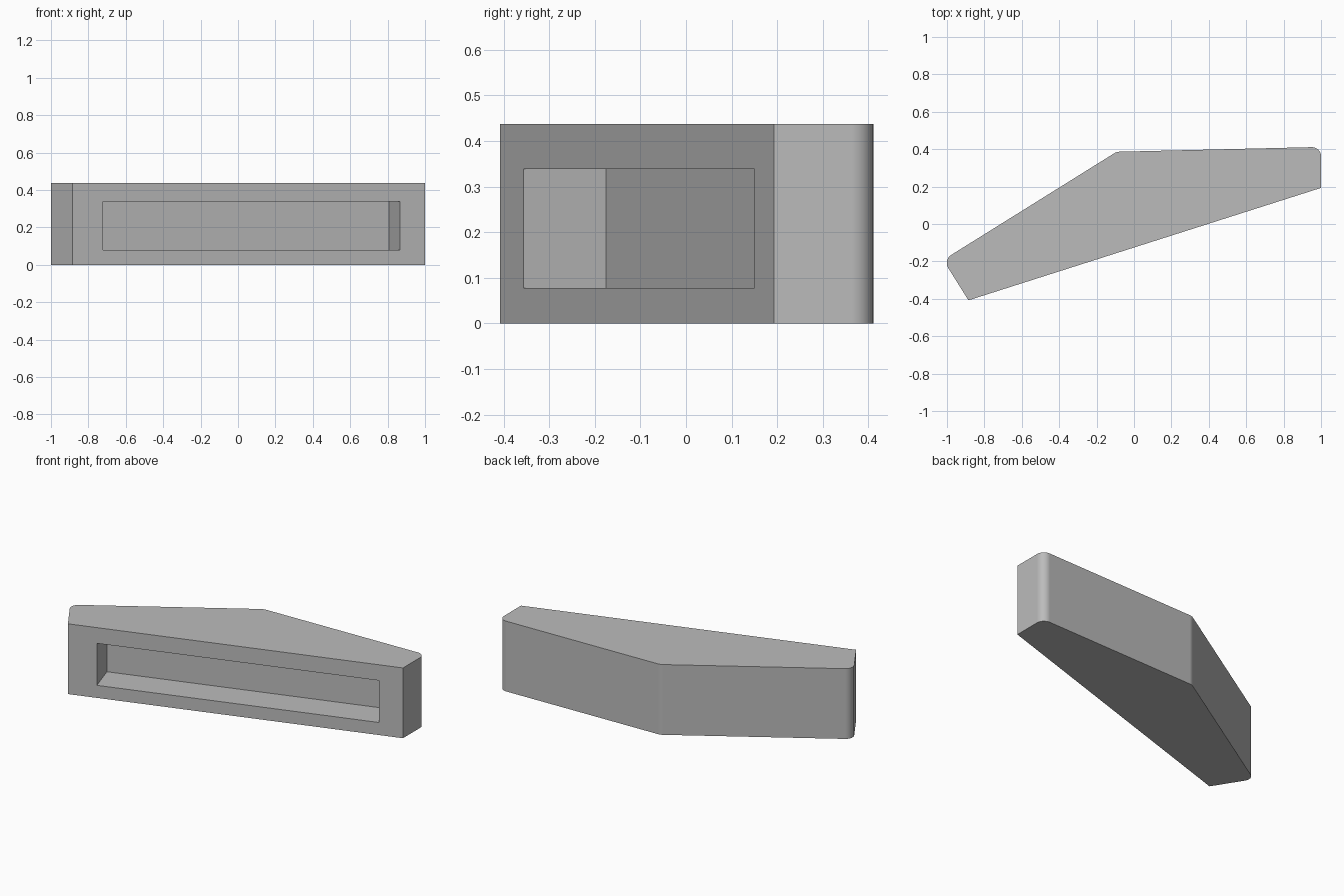
import bpy
import bmesh
from mathutils import Vector

if "Cube" in bpy.data.objects:
    bpy.data.objects.remove(bpy.data.objects["Cube"], do_unlink=True)

HEIGHT = 0.437
RECESS_DEPTH = 0.19

# Plan outline: x, y, corner rounding
OUTLINE = [
    (-0.885, -0.408, 0),
    (1.0, 0.193, 0),
    (1.0, 0.412, 0.05),
    (-0.093, 0.386, 0.014),
    (-1.02, -0.192, 0.05),
]

gray = bpy.data.materials.new("plain gray")
gray.use_nodes = True
gray.diffuse_color = (0.5, 0.5, 0.5, 1)
gray.node_tree.nodes["Principled BSDF"].inputs["Base Color"].default_value = (0.5, 0.5, 0.5, 1)

# Solid block from the outline
bm = bmesh.new()
low = [bm.verts.new((x, y, 0)) for x, y, _ in OUTLINE]
high = [bm.verts.new((x, y, HEIGHT)) for x, y, _ in OUTLINE]
bm.faces.new(reversed(low))
bm.faces.new(high)
count = len(OUTLINE)
for i in range(count):
    j = (i + 1) % count
    bm.faces.new((low[i], low[j], high[j], high[i]))
bm.normal_update()
uprights = [(bm.edges.get((a, b)), r) for a, b, (_, _, r) in zip(low, high, OUTLINE) if r]

# Rounded upright edges
for edge, radius in uprights:
    bmesh.ops.bevel(bm, geom=[edge], offset=radius, offset_type='OFFSET',
                    segments=8, profile=0.5, affect='EDGES')
bm.normal_update()

# Recessed pocket in the slanted front
front = min(bm.faces, key=lambda f: f.normal.y)
normal = front.normal.copy()
start, end = Vector(OUTLINE[0][:2]), Vector(OUTLINE[1][:2])
middle = front.calc_center_median()
bmesh.ops.inset_individual(bm, faces=[front], thickness=0.05)
for v in front.verts:
    x = -0.722 if v.co.x < middle.x else 0.865
    z = 0.078 if v.co.z < middle.z else 0.339
    point = start.lerp(end, (x - start.x) / (end.x - start.x))
    v.co = (point.x, point.y, z)
rim = {(v.co.x < middle.x, v.co.z < middle.z): v.co.copy() for v in front.verts}
bmesh.ops.inset_individual(bm, faces=[front], thickness=0.02)
for v in front.verts:
    v.co = rim[(v.co.x < middle.x, v.co.z < middle.z)] - normal * RECESS_DEPTH

bmesh.ops.recalc_face_normals(bm, faces=bm.faces)
mesh = bpy.data.meshes.new("angled_housing")
bm.to_mesh(mesh)
bm.free()
mesh.materials.append(gray)
housing = bpy.data.objects.new("angled_housing", mesh)
bpy.context.collection.objects.link(housing)

# Smooth corners, crisp edges
bpy.ops.object.select_all(action='DESELECT')
housing.select_set(True)
bpy.context.view_layer.objects.active = housing
bpy.ops.object.shade_smooth_by_angle()
weighted = housing.modifiers.new("flat_walls", 'WEIGHTED_NORMAL')
weighted.keep_sharp = True
